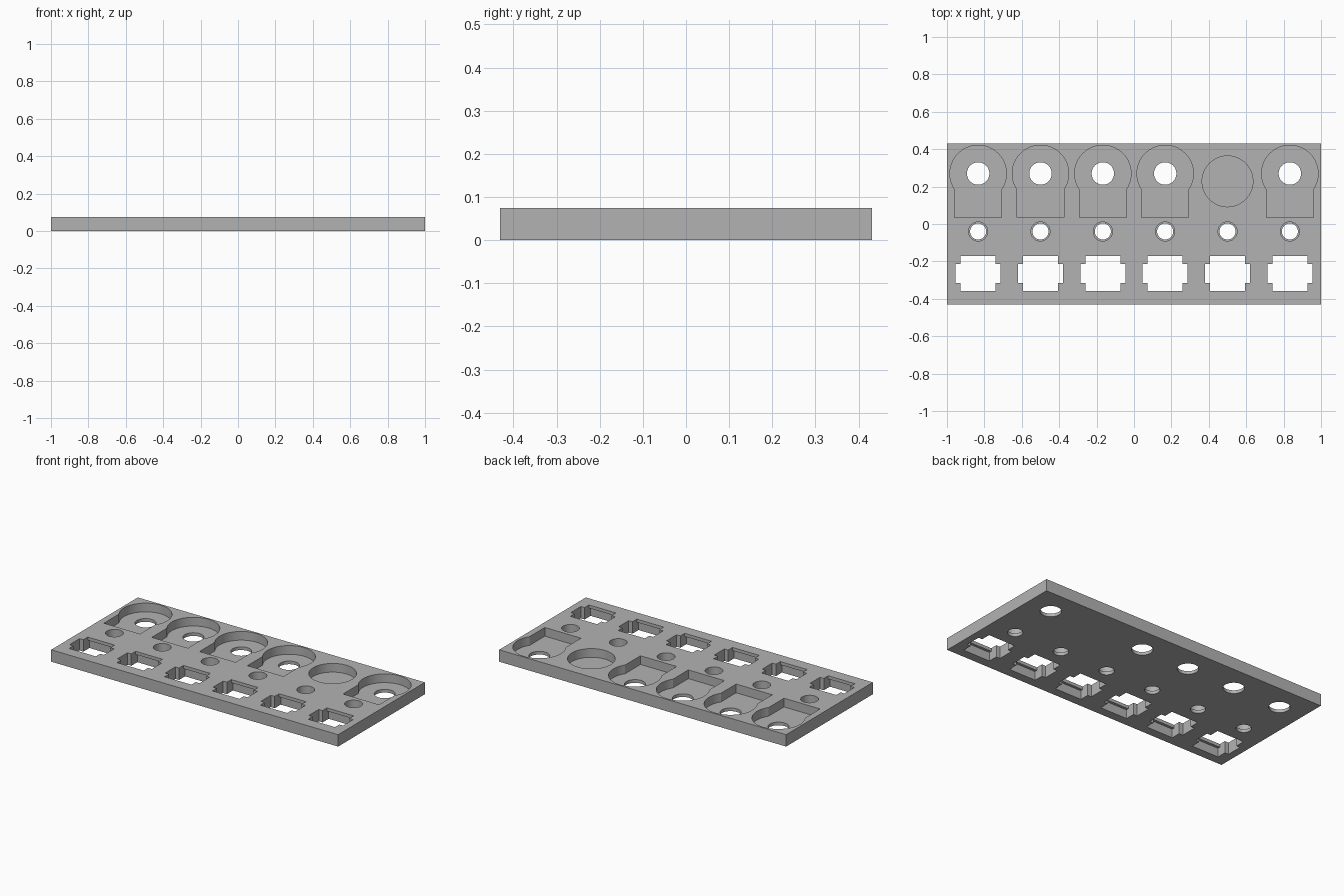
import bpy, bmesh, math
from mathutils import Matrix, Vector

if "Cube" in bpy.data.objects:
    bpy.data.objects.remove(bpy.data.objects["Cube"], do_unlink=True)

LENGTH, DEPTH, HEIGHT = 2.0, 0.863, 0.075
WEB = 0.02                      # thickness left under or over a recess
OVER = 0.05                     # how far cutters reach past the surface
COLUMNS = [(i - 2.5) / 3 for i in range(6)]
BLIND = COLUMNS[4]              # column with a plain round pocket
KEYHOLES = [x for x in COLUMNS if x != BLIND]

grey = bpy.data.materials.new("plain grey")
grey.use_nodes = True
colour = (0.45, 0.45, 0.45, 1)
grey.diffuse_color = colour
grey.node_tree.nodes["Principled BSDF"].inputs["Base Color"].default_value = colour


def make_object(name, bm):
    mesh = bpy.data.meshes.new(name)
    bm.to_mesh(mesh)
    bm.free()
    obj = bpy.data.objects.new(name, mesh)
    bpy.context.collection.objects.link(obj)
    mesh.materials.append(grey)
    return obj


def add_box(bm, x, y, wide, deep, low, high):
    place = Matrix.Translation((x, y, (low + high) / 2))
    size = Matrix.Diagonal(Vector((wide, deep, high - low, 1)))
    bmesh.ops.create_cube(bm, size=1, matrix=place @ size)


def add_round(bm, x, y, radius, low, high):
    bmesh.ops.create_cone(bm, cap_ends=True, segments=64, radius1=radius, radius2=radius,
                          depth=high - low, matrix=Matrix.Translation((x, y, (low + high) / 2)))


def cut(target, shape, columns, *numbers):
    """Remove the same solid from the target at each column."""
    bm = bmesh.new()
    for x in columns:
        shape(bm, x, *numbers)
    cutter = make_object("cutter", bm)
    cutter.hide_render = True
    mod = target.modifiers.new("cut", "BOOLEAN")
    mod.operation, mod.solver, mod.object = "DIFFERENCE", "EXACT", cutter
    graph = bpy.context.evaluated_depsgraph_get()
    result = bpy.data.meshes.new_from_object(target.evaluated_get(graph))
    target.modifiers.clear()
    target.data = result
    bpy.data.objects.remove(cutter, do_unlink=True)


# Plate body
body = bmesh.new()
add_box(body, 0, 0, LENGTH, DEPTH, 0, HEIGHT)
plate = make_object("panel_plate", body)
top, below = HEIGHT + OVER, -OVER

# Keyhole pockets with shaft holes
cut(plate, add_round, KEYHOLES, 0.27, 0.151, WEB, top)
cut(plate, add_box, KEYHOLES, 0.1525, 0.252, 0.235, WEB, top)
cut(plate, add_round, KEYHOLES, 0.27, 0.06, below, top)

# Blind round pocket
cut(plate, add_round, [BLIND], 0.228, 0.136, WEB, top)

# Small stepped holes
cut(plate, add_round, COLUMNS, -0.04, 0.051, WEB, top)
cut(plate, add_round, COLUMNS, -0.04, 0.043, below, top)

# Square openings with side notches, and clip recesses underneath
cut(plate, add_box, COLUMNS, -0.265, 0.187, 0.187, below, top)
cut(plate, add_box, COLUMNS, -0.265, 0.24, 0.1, below, top)
cut(plate, add_box, COLUMNS, -0.265, 0.187, 0.22, below, HEIGHT - WEB)

# Smooth round walls, keep edges sharp
if not plate.data.materials:
    plate.data.materials.append(grey)
bpy.ops.object.select_all(action="DESELECT")
plate.select_set(True)
bpy.context.view_layer.objects.active = plate
bpy.ops.object.shade_smooth_by_angle(angle=math.radians(30))
